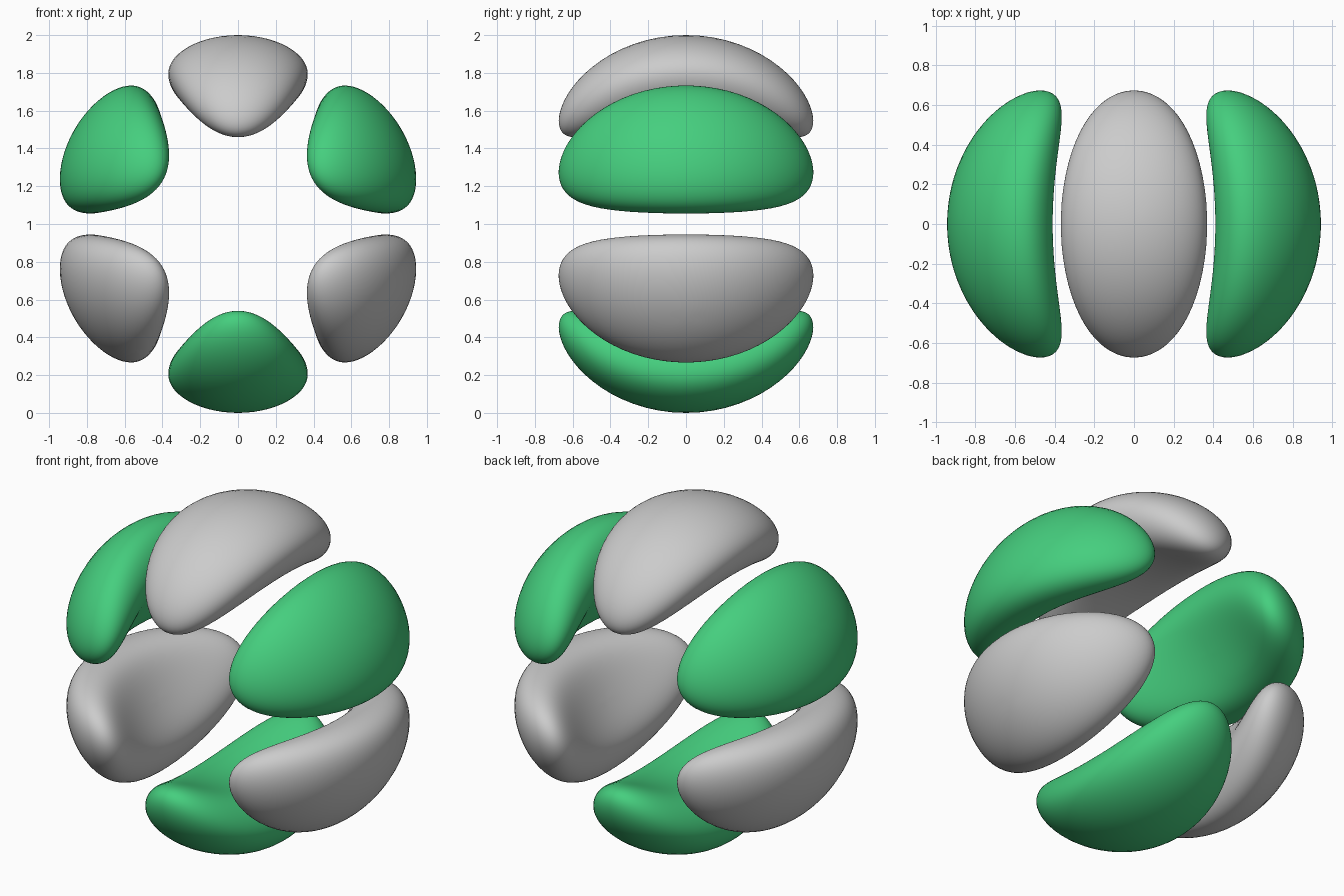
import bpy, bmesh
from math import sin, cos, acos, exp, pi, radians, copysign

if "Cube" in bpy.data.objects:
    bpy.data.objects.remove(bpy.data.objects["Cube"])

R0, HALF = 0.80, 0.20        # shell mid radius and half thickness
FALL = 1.568                 # how far each lobe spreads over the shell
RINGS, SEGS = 44, 72

green = bpy.data.materials.new("green")
green.diffuse_color = (0.06, 0.62, 0.21, 1)
green.use_nodes = True
green.node_tree.nodes["Principled BSDF"].inputs["Base Color"].default_value = green.diffuse_color


def lobe_point(t, psi, turn):
    """Point on the level surface cos(lat)^3 * cos(3*lon) = a, at radius set by t."""
    a = exp(-FALL * sin(t) ** 2)
    r = R0 + HALF * cos(t)
    lat = copysign(acos(min(1, a ** (cos(psi) ** 2 / 3))), cos(psi))
    lon = copysign(acos(min(1, a ** (sin(psi) ** 2))) / 3, sin(psi)) + turn
    return (r * cos(lat) * sin(lon), r * sin(lat), r * cos(lat) * cos(lon))


def make_lobe(name, turn, material=None):
    bm = bmesh.new()
    outer = bm.verts.new(lobe_point(0, 0, turn))
    inner = bm.verts.new(lobe_point(pi, 0, turn))
    rings = [[bm.verts.new(lobe_point(pi * i / RINGS, 2 * pi * (j + 0.5) / SEGS, turn))
              for j in range(SEGS)] for i in range(1, RINGS)]
    for j in range(SEGS):
        k = (j + 1) % SEGS
        bm.faces.new((outer, rings[0][j], rings[0][k]))
        bm.faces.new((inner, rings[-1][k], rings[-1][j]))
        for a, b in zip(rings, rings[1:]):
            bm.faces.new((a[j], b[j], b[k], a[k]))
    bmesh.ops.recalc_face_normals(bm, faces=bm.faces)
    for f in bm.faces:
        f.smooth = True
    me = bpy.data.meshes.new(name)
    bm.to_mesh(me)
    bm.free()
    if material:
        me.materials.append(material)
    ob = bpy.data.objects.new(name, me)
    ob.location.z = 1
    bpy.context.collection.objects.link(ob)


# Six lobes around the y axis, alternating grey and green
names = ["top_lobe", "upper_right_lobe", "lower_right_lobe",
         "bottom_lobe", "lower_left_lobe", "upper_left_lobe"]
for i, name in enumerate(names):
    make_lobe(name, radians(60 * i), green if i % 2 else None)
